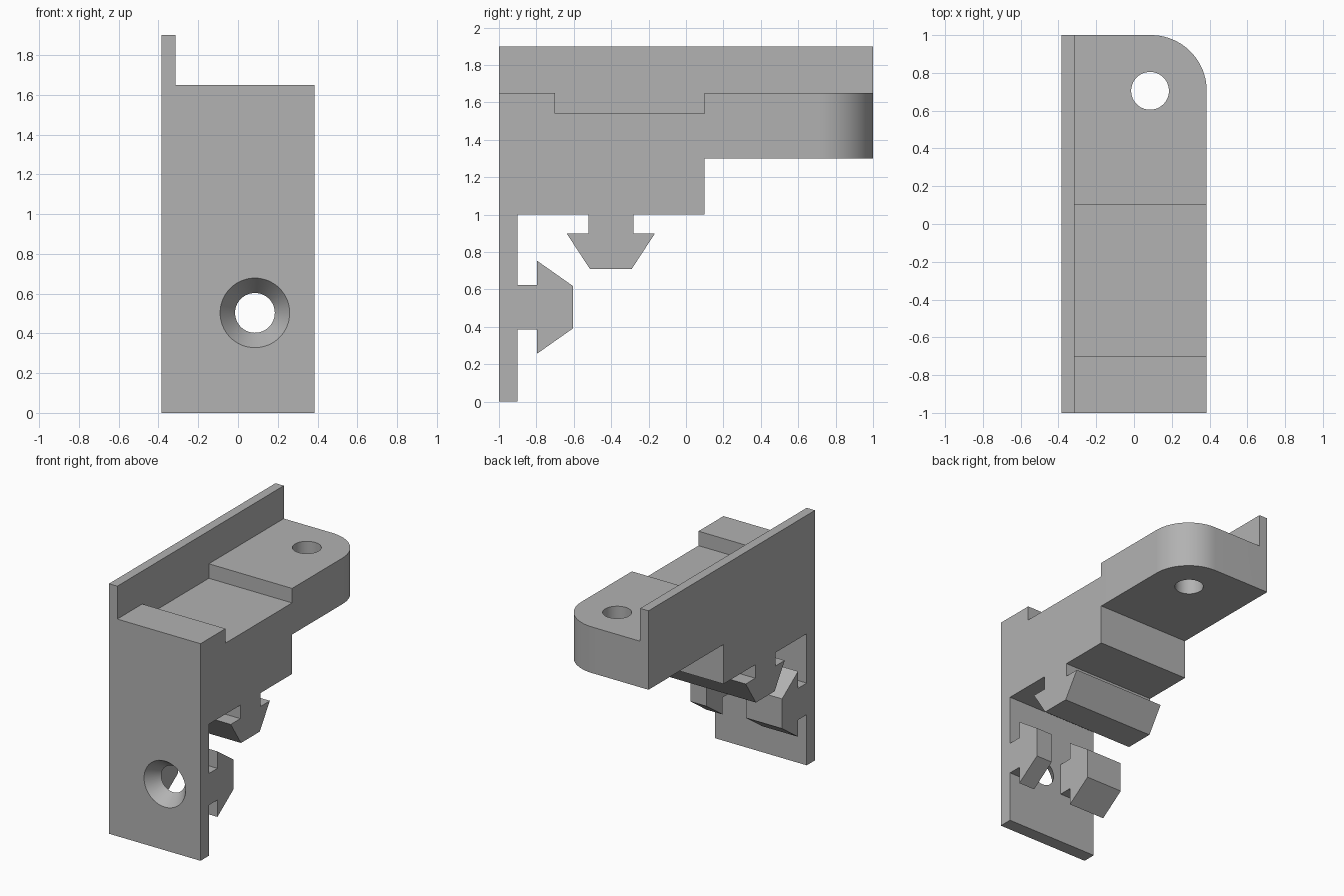
import bpy, bmesh, math
from mathutils import Matrix

old = bpy.data.objects.get("Cube")
if old:
    bpy.data.objects.remove(old, do_unlink=True)

grey = bpy.data.materials.new("light_grey")
grey.use_nodes = True
colour = (0.445, 0.445, 0.445, 1)
grey.diffuse_color = colour
grey.node_tree.nodes["Principled BSDF"].inputs["Base Color"].default_value = colour

HALF = 0.385          # half width of the bracket
HOLE_X = 0.085        # both screw holes share this x
HOLE_R = 0.1


def add_object(name, bm):
    bmesh.ops.recalc_face_normals(bm, faces=bm.faces[:])
    mesh = bpy.data.meshes.new(name)
    bm.to_mesh(mesh)
    bm.free()
    obj = bpy.data.objects.new(name, mesh)
    bpy.context.collection.objects.link(obj)
    return obj


def extrude_x(points, x0, x1):
    """Solid from a (y, z) outline, swept from x0 to x1."""
    bm = bmesh.new()
    face = bm.faces.new([bm.verts.new((x0, y, z)) for y, z in points])
    swept = bmesh.ops.extrude_face_region(bm, geom=[face])["geom"]
    moved = [v for v in swept if isinstance(v, bmesh.types.BMVert)]
    bmesh.ops.translate(bm, verts=moved, vec=(x1 - x0, 0, 0))
    return bm


def cone(name, r1, r2, depth, matrix):
    bm = bmesh.new()
    bmesh.ops.create_cone(bm, cap_ends=True, segments=64, radius1=r1,
                          radius2=r2, depth=depth, matrix=matrix)
    return add_object(name, bm)


def cut(target, cutter):
    cutter.hide_render = True
    mod = target.modifiers.new("cut", 'BOOLEAN')
    mod.operation = 'DIFFERENCE'
    mod.solver = 'EXACT'
    mod.object = cutter
    bpy.context.view_layer.objects.active = target
    bpy.ops.object.modifier_apply(modifier=mod.name)
    bpy.data.objects.remove(cutter, do_unlink=True)


def clip(stem, barb, tip, neck, reach):
    """Arrow-shaped clip outline as (offset along base, distance out)."""
    half = [(stem, 0), (stem, neck), (barb, neck), (tip, reach)]
    return half + [(-s, d) for s, d in reversed(half)]


# Side outline: front plate, plate clip, block clip, block and rear arm
plate_clip = [(-0.9 + d, 0.505 + s) for s, d in clip(-0.12, -0.249, -0.113, 0.103, 0.296)]
block_clip = [(-0.402 + s, 1 - d) for s, d in clip(-0.12, -0.235, -0.112, 0.102, 0.29)]
outline = ([(-1, 0), (-0.9, 0)] + plate_clip + [(-0.9, 1)] + block_clip
           + [(0.1, 1), (0.1, 1.3), (1, 1.3), (1, 1.9), (-1, 1.9)])
bm = extrude_x(outline, -HALF, HALF)

# Rounded rear corner of the arm
corner = [e for e in bm.edges
          if all(v.co.x > 0.38 and v.co.y > 0.99 for v in e.verts)]
bmesh.ops.bevel(bm, geom=corner, offset=0.295, segments=20, profile=0.5,
                affect='EDGES')
bracket = add_object("mounting_bracket", bm)

# Space above the block, leaving the tall side wall and a shallow recess
top_space = [(-1.1, 1.65), (-0.7, 1.65), (-0.7, 1.54), (0.1, 1.54),
             (0.1, 1.65), (1.1, 1.65), (1.1, 2), (-1.1, 2)]
cut(bracket, add_object("top_cutter", extrude_x(top_space, -0.315, 0.6)))

# Gap that splits the plate clip around the screw hole
gap = [(-0.9, 0.2), (-0.5, 0.2), (-0.5, 0.69), (-0.9, 0.69 + 0.11), (-0.9, 0.5)]
gap = [(-0.9, 0.2), (-0.5, 0.2), (-0.5, 0.68), (-0.9, 0.8)]
cut(bracket, add_object("gap_cutter", extrude_x(gap, HOLE_X - 0.165, HOLE_X + 0.165)))

# Countersunk hole in the plate, straight hole in the arm
cut(bracket, cone("countersink_cutter", 0.19, 0.085, 0.14,
                  Matrix.Translation((HOLE_X, -0.95, 0.503))
                  @ Matrix.Rotation(-math.pi / 2, 4, 'X')))
cut(bracket, cone("arm_hole_cutter", HOLE_R, HOLE_R, 0.6,
                  Matrix.Translation((HOLE_X, 0.705, 1.475))))

bracket.data.materials.clear()
bracket.data.materials.append(grey)
for poly in bracket.data.polygons:
    poly.material_index = 0

bpy.ops.object.select_all(action='DESELECT')
bracket.select_set(True)
bpy.context.view_layer.objects.active = bracket
bpy.ops.object.shade_smooth_by_angle(angle=math.radians(30))
